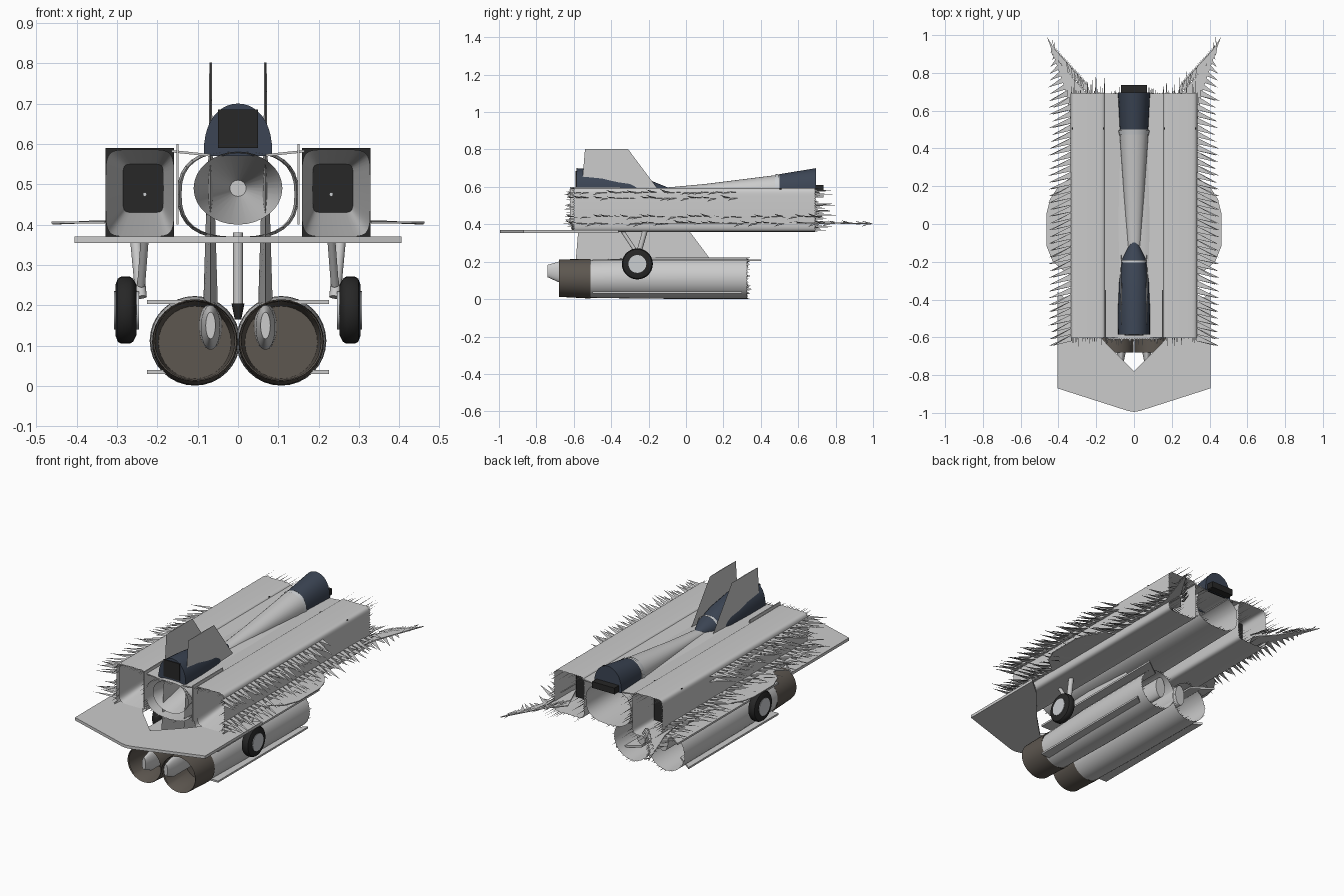
import bpy, bmesh, math, random
from mathutils import Vector

if "Cube" in bpy.data.objects:
    bpy.data.objects.remove(bpy.data.objects["Cube"])
random.seed(4)


def mat(name, c):
    m = bpy.data.materials.new(name)
    m.diffuse_color = (*c, 1)
    m.use_nodes = True
    m.node_tree.nodes["Principled BSDF"].inputs["Base Color"].default_value = m.diffuse_color
    return m


GLASS = mat("dark_glass", (0.045, 0.06, 0.09))
BLACK = mat("black", (0.02, 0.02, 0.02))
METAL = mat("burnt_metal", (0.11, 0.095, 0.08))
PALE = mat("pale_grey", (0.6, 0.62, 0.64))


def make(name, verts, faces, m=None, smooth=False):
    me = bpy.data.meshes.new(name)
    me.from_pydata([tuple(v) for v in verts], [], faces)
    bm = bmesh.new()
    bm.from_mesh(me)
    bmesh.ops.recalc_face_normals(bm, faces=bm.faces)
    bm.to_mesh(me)
    bm.free()
    ob = bpy.data.objects.new(name, me)
    bpy.context.collection.objects.link(ob)
    if m:
        me.materials.append(m)
    if smooth:
        bpy.context.view_layer.objects.active = ob
        ob.select_set(True)
        bpy.ops.object.shade_smooth_by_angle(angle=math.radians(35))
        ob.select_set(False)
    return ob


def ring(x, y, z, rx, rz, p=2.0, n=32):
    """Superellipse section in the xz plane."""
    out = []
    for i in range(n):
        a = 2 * math.pi * i / n
        c, s = math.cos(a), math.sin(a)
        out.append((x + rx * math.copysign(abs(c) ** (2 / p), c), y,
                    z + rz * math.copysign(abs(s) ** (2 / p), s)))
    return out


def loft(name, rings, m=None, caps=(False, False), closed=True):
    n = len(rings[0])
    v = [p for r in rings for p in r]
    f = []
    for k in range(len(rings) - 1):
        for i in range(n if closed else n - 1):
            j = (i + 1) % n
            f.append((k * n + i, k * n + j, (k + 1) * n + j, (k + 1) * n + i))
    if caps[0]:
        f.append(tuple(range(n)))
    if caps[1]:
        f.append(tuple(range(len(v) - n, len(v))))
    return make(name, v, f, m, True)


def prism(name, pts, d, m=None):
    """Flat polygon of 3D points extruded along the vector d."""
    n = len(pts)
    a = [Vector(p) for p in pts]
    v = a + [p + Vector(d) for p in a]
    f = [tuple(range(n)), tuple(range(n, 2 * n))]
    f += [(i, (i + 1) % n, n + (i + 1) % n, n + i) for i in range(n)]
    return make(name, v, f, m)


def box(name, lo, hi, m=None):
    x0, y0, z0 = lo
    x1, y1, z1 = hi
    return prism(name, [(x0, y0, z0), (x1, y0, z0), (x1, y1, z0), (x0, y1, z0)], (0, 0, z1 - z0), m)


def rod(name, a, b, r, m=None, r2=None, n=20):
    a, b = Vector(a), Vector(b)
    q = (b - a).to_track_quat('Z', 'Y')
    rings = [[c + q @ Vector((rr * math.cos(2 * math.pi * i / n), rr * math.sin(2 * math.pi * i / n), 0))
              for i in range(n)] for c, rr in ((a, r), (b, r if r2 is None else r2))]
    return loft(name, rings, m, (True, True))


def spikes(name, tris):
    make(name, [p for t in tris for p in t], [(3 * i, 3 * i + 1, 3 * i + 2) for i in range(len(tris))])


def fringe(name, rim, length, sign):
    """Fine ragged teeth along an open rim."""
    tris = []
    for i in range(len(rim)):
        a, b = Vector(rim[i]), Vector(rim[(i + 1) % len(rim)])
        k = max(1, round((b - a).length / 0.012))
        for j in range(k):
            p, q = a.lerp(b, j / k), a.lerp(b, (j + 0.5) / k)
            tris.append((p, q, (p + q) / 2 + Vector((0, sign * length * random.random() ** 2, 0))))
    spikes(name, tris)


def arch(y, w, z0, top, n=20):
    return [(w * math.cos(math.pi * i / n), y, z0 + (top - z0) * math.sin(math.pi * i / n) ** 0.8)
            for i in range(n + 1)]


# central fuselage: open tube with an inner duct and flat decks beside it
rim_f, rim_b = ring(0, -0.61, 0.475, 0.145, 0.105, 2.6), ring(0, 0.69, 0.475, 0.14, 0.105, 2.6)
loft("fuselage", [rim_f, ring(0, 0, 0.475, 0.15, 0.112, 2.6), rim_b])
loft("fuselage_duct", [ring(0, -0.6, 0.49, 0.11, 0.09), ring(0, -0.2, 0.49, 0.02, 0.02)], None, (False, True))
fringe("fuselage_front_teeth", rim_f, 0.05, -1)
fringe("fuselage_rear_teeth", rim_b, 0.04, 1)

# canopy with its pale bow
loft("canopy", [arch(-0.585, 0.085, 0.57, 0.70), arch(-0.45, 0.085, 0.57, 0.69),
                arch(-0.3, 0.078, 0.57, 0.665), arch(-0.18, 0.06, 0.57, 0.63), arch(-0.08, 0.012, 0.57, 0.59)],
     GLASS, (True, False), False)
box("canopy_panel", (-0.05, -0.59, 0.59), (0.05, -0.584, 0.685), BLACK)
loft("canopy_bow", [arch(-0.205, 0.067, 0.57, 0.643), arch(-0.19, 0.065, 0.57, 0.641)], PALE, closed=False)
# spine cone widening to the dark tail cap
loft("spine", [arch(-0.12, 0.035, 0.57, 0.595), arch(0.1, 0.05, 0.57, 0.615), arch(0.5, 0.078, 0.57, 0.665)],
     None, (True, True), False)
loft("spine_cap", [arch(0.5, 0.075, 0.57, 0.668), arch(0.695, 0.085, 0.57, 0.70)], GLASS, (True, True), False)
loft("spine_band", [arch(0.475, 0.08, 0.57, 0.666), arch(0.495, 0.082, 0.57, 0.67)], PALE, closed=False)
box("tail_block", (-0.07, 0.68, 0.575), (0.07, 0.735, 0.61), BLACK)

for s, side in ((-1, "left"), (1, "right")):
    # intake trunks: hollow rounded boxes
    f, b = ring(s * 0.243, -0.6, 0.477, 0.093, 0.117, 9, 40), ring(s * 0.243, 0.69, 0.477, 0.093, 0.117, 9, 40)
    loft(side + "_trunk", [f, b])
    loft(side + "_trunk_liner", [ring(s * 0.243, -0.59, 0.478, 0.085, 0.108, 6, 40),
                                 ring(s * 0.235, -0.2, 0.49, 0.05, 0.06, 8, 40)])
    box(side + "_duct_panel", (s * 0.235 - 0.05, -0.2, 0.43), (s * 0.235 + 0.05, -0.19, 0.55), BLACK)
    box(side + "_rear_panel", (s * 0.243 - 0.085, 0.5, 0.37), (s * 0.243 + 0.085, 0.51, 0.59), BLACK)
    rod(side + "_duct_light", (s * 0.231, -0.21, 0.475), (s * 0.231, -0.2, 0.475), 0.005, PALE)
    fringe(side + "_trunk_front_teeth", f, 0.06, -1)
    fringe(side + "_trunk_rear_teeth", b, 0.13, 1)
    # deck bridging trunk and fuselage, with a seam line
    prism(side + "_deck", [(s * 0.07, -0.6, 0.575), (s * 0.165, -0.6, 0.585), (s * 0.165, -0.6, 0.579),
                           (s * 0.07, -0.6, 0.569)], (0, 1.29, 0))
    box(side + "_seam", (s * 0.15 - 0.003, -0.62, 0.4), (s * 0.15 + 0.003, -0.35, 0.6))

    # side wing roots
    bulge = [(0.33, 0.25), (0.4, 0.2), (0.445, 0.13), (0.462, 0.06), (0.462, -0.12), (0.43, -0.2), (0.33, -0.28)]
    prism(side + "_wing_root", [(s * x, y, 0.403) for x, y in bulge], (0, 0, 0.005))
    # long rows of side teeth
    for row, z, y0, y1 in (("lower", 0.405, -0.62, 0.97), ("middle", 0.44, -0.62, 0.7),
                           ("upper", 0.57, -0.62, 0.25), ("ridge", 0.54, -0.62, 0.25)):
        tris = []
        y = y0
        while y < y1:
            xb = 0.33 + max(0, y - 0.6) * 0.28
            zt = z + random.uniform(-0.02, 0.02)
            tip = 0.45 + random.uniform(-0.02, 0.005)
            tris.append(((s * xb, y, z), (s * xb, y + 0.034, z), (s * tip, y - 0.025, zt)))
            y += 0.036
        spikes(f"{side}_{row}_teeth", tris)
    # swept rear tip with ragged inner edge
    prism(side + "_rear_wing_tip", [(s * 0.33, 0.5, 0.405), (s * 0.36, 0.7, 0.405), (s * 0.46, 0.99, 0.4),
                                    (s * 0.33, 0.78, 0.405), (s * 0.25, 0.69, 0.405)], (0, 0, 0.005))
    tris = []
    for i in range(24):
        t = i / 24
        x, y = 0.23 + 0.2 * t, 0.69 + 0.22 * t
        z = 0.41 + random.uniform(0, 0.04) * (1 - t)
        tris.append(((s * x, y, z), (s * (x + 0.012), y - 0.01, z), (s * (x + 0.025), y + 0.07, z)))
    spikes(side + "_rear_tip_teeth", tris)

    # forward tailplane
    prism(side + "_tailplane", [(0, -0.995, 0.354), (s * 0.03, -0.99, 0.354), (s * 0.405, -0.87, 0.354),
                                (s * 0.405, -0.36, 0.354), (s * 0.3, -0.45, 0.354), (s * 0.14, -0.64, 0.354),
                                (0, -0.78, 0.354)], (0, 0, 0.016))

    # tall fin, thick at the foot and thin at the tip
    secs = []
    for z, h in ((0.2, 0.018), (0.4, 0.012), (0.58, 0.005), (0.802, 0.003)):
        t = (z - 0.2) / 0.602
        y0, y1 = -0.59 + 0.05 * t, 0.14 - 0.45 * t
        secs.append([(s * 0.068, y0, z), (s * 0.068 + h, (y0 + y1) / 2, z),
                     (s * 0.068, y1, z), (s * 0.068 - h, (y0 + y1) / 2, z)])
    loft(side + "_fin", secs, None, (True, True))
    # pod at the fin foot
    loft(side + "_fin_pod", [ring(s * 0.068, -0.74, 0.15, 0.012, 0.033), ring(s * 0.068, -0.68, 0.145, 0.024, 0.055),
                             ring(s * 0.068, -0.4, 0.15, 0.03, 0.06), ring(s * 0.068, 0.3, 0.15, 0.03, 0.06)],
         None, (True, True))

    # engine nacelle, nozzle and shelf plates
    tail = ring(s * 0.107, 0.325, 0.112, 0.112, 0.111)
    loft(side + "_nacelle", [ring(s * 0.107, -0.515, 0.108, 0.102, 0.101),
                             ring(s * 0.107, -0.2, 0.112, 0.11, 0.11), tail])
    fringe(side + "_nacelle_teeth", tail, 0.03, 1)
    loft(side + "_nozzle", [ring(s * 0.107, -0.5, 0.108, 0.09, 0.09), ring(s * 0.107, -0.675, 0.112, 0.099, 0.097),
                            ring(s * 0.107, -0.68, 0.112, 0.104, 0.1), ring(s * 0.107, -0.51, 0.109, 0.106, 0.106)],
         METAL, (True, False))
    for z, y1, lab in ((0.203, 0.4, "upper"), (0.03, 0.3, "lower")):
        prism(f"{side}_{lab}_shelf", [(s * 0.12, -0.5, z), (s * 0.226, -0.5, z), (s * 0.226, y1, z),
                                      (s * 0.12, y1 - 0.08, z)], (0, 0, 0.01))

    # main wheel with hub and legs
    tyre = [(0.252, 0.062), (0.26, 0.078), (0.268, 0.083), (0.29, 0.083), (0.298, 0.078), (0.304, 0.062)]
    n = 28
    loft(side + "_tyre", [[(s * x, -0.26 + r * math.cos(2 * math.pi * i / n), 0.188 + r * math.sin(2 * math.pi * i / n))
                           for i in range(n)] for x, r in tyre], BLACK, (True, True))
    rod(side + "_hub", (s * 0.245, -0.26, 0.188), (s * 0.307, -0.26, 0.188), 0.048, PALE)
    rod(side + "_main_leg", (s * 0.24, -0.26, 0.22), (s * 0.255, -0.215, 0.38), 0.014)
    rod(side + "_drag_leg", (s * 0.24, -0.265, 0.25), (s * 0.23, -0.35, 0.38), 0.01)

# centre leg with dark foot
rod("centre_leg", (0, -0.45, 0.2), (0, -0.45, 0.38), 0.012)
rod("centre_foot", (0, -0.45, 0.205), (0, -0.45, 0.165), 0.016, BLACK, 0.008)
